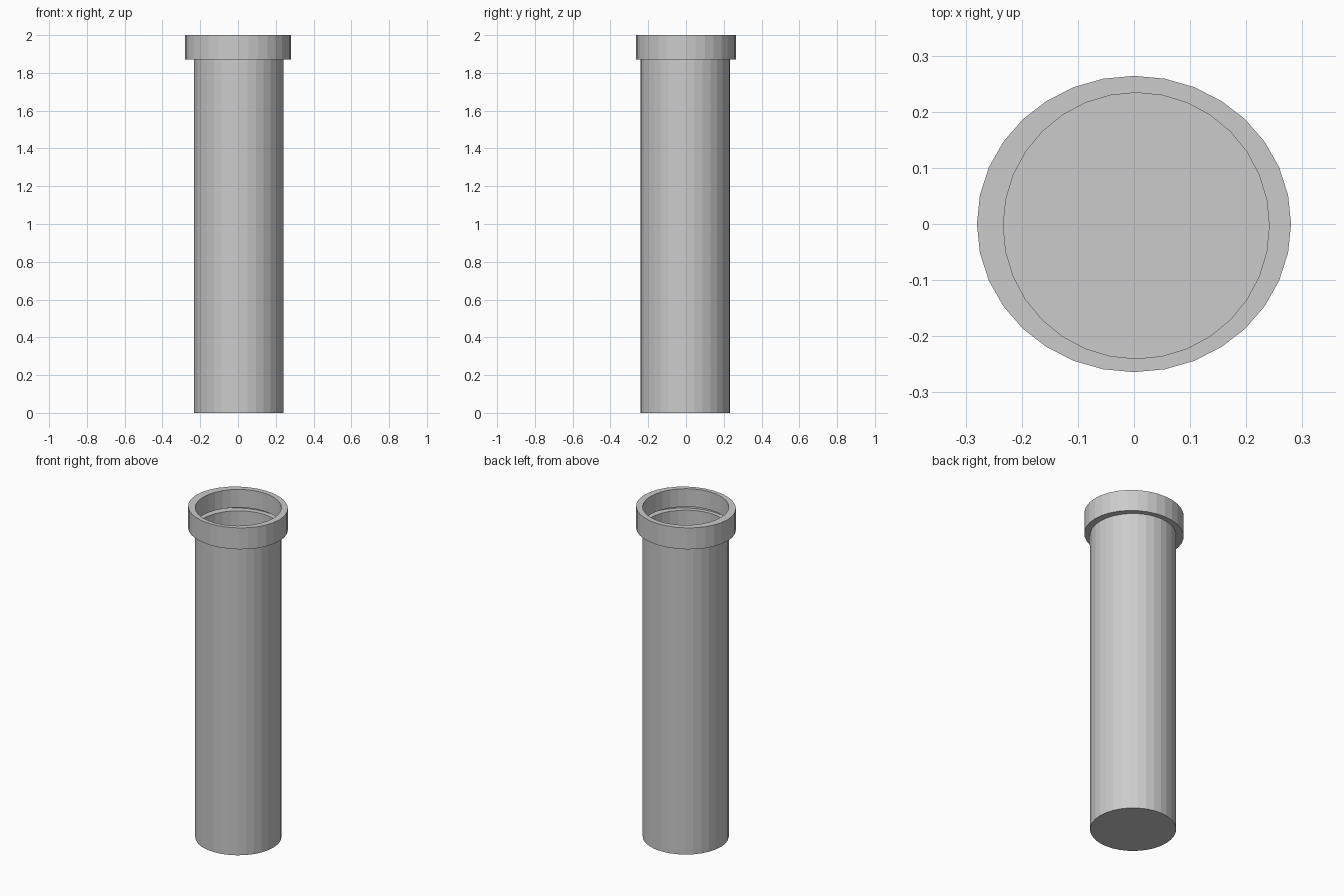
import bpy, bmesh
from math import cos, sin, pi

if "Cube" in bpy.data.objects:
    bpy.data.objects.remove(bpy.data.objects["Cube"])

SIDES = 32
OUTER = (0.0, 0.0, 0.28, 0.264)        # collar: centre x, y, radius x, y
BORE = (0.004, -0.003, 0.237, 0.237)   # tube wall and collar opening


def lathe(name, rings, cap_start=False):
    """Skin a stack of (ellipse, z) rings into one flat-shaded shell."""
    bm = bmesh.new()
    loops = []
    for (cx, cy, rx, ry), z in rings:
        loops.append([bm.verts.new((cx + rx * cos(2 * pi * i / SIDES),
                                    cy + ry * sin(2 * pi * i / SIDES), z))
                      for i in range(SIDES)])
    for a, b in zip(loops, loops[1:]):
        for i in range(SIDES):
            j = (i + 1) % SIDES
            bm.faces.new((a[i], a[j], b[j], b[i]))
    if cap_start:
        bm.faces.new(loops[0][::-1])
    mesh = bpy.data.meshes.new(name)
    bm.to_mesh(mesh)
    bm.free()
    obj = bpy.data.objects.new(name, mesh)
    bpy.context.collection.objects.link(obj)
    return obj


# Open-topped thin tube with a closed base
lathe("tube_body", [(BORE, 0.0), (BORE, 1.87)], cap_start=True)

# Hollow collar: underside, outer wall, rim, and inner wall that stops
# just above the underside, leaving a narrow slot
lathe("collar", [(BORE, 1.87), (OUTER, 1.87), (OUTER, 2.0),
                 (BORE, 2.0), (BORE, 1.89)])
